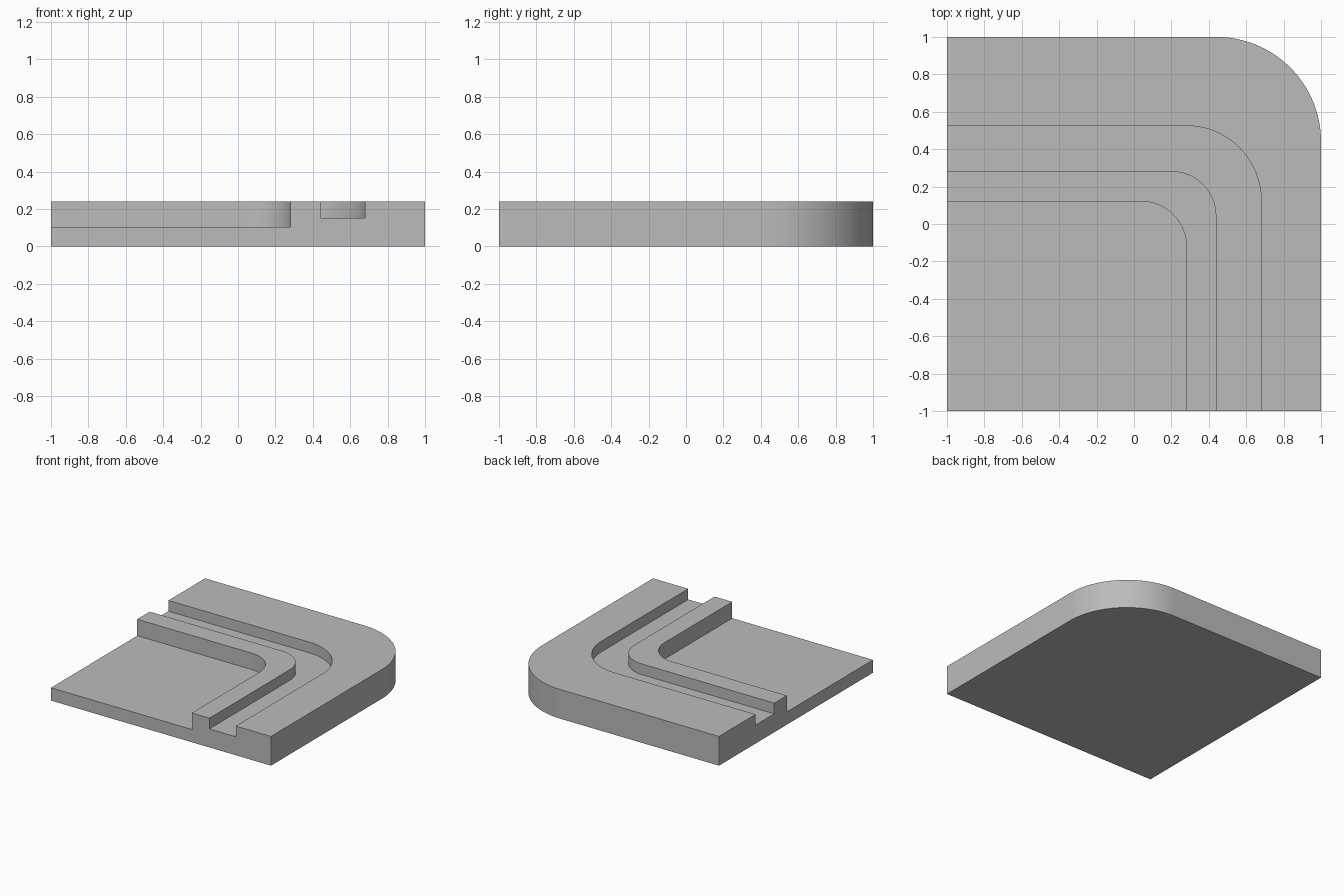
import bpy, bmesh, math

cube = bpy.data.objects.get("Cube")
if cube:
    bpy.data.objects.remove(cube, do_unlink=True)

SEGMENTS = 32
FLOOR, GROOVE, TOP = 0.105, 0.152, 0.24


def bend(x, y, radius):
    """L-shaped path from the left edge, round one corner, to the front edge."""
    points = [(-1, y)]
    for i in range(SEGMENTS + 1):
        a = math.pi / 2 * (1 - i / SEGMENTS)
        points.append((x - radius + radius * math.cos(a),
                       y - radius + radius * math.sin(a)))
    return points + [(x, -1)]


# Curved edges, from the inner corner outwards
rail_inner = bend(0.28, 0.12, 0.24)
rail_outer = bend(0.44, 0.283, 0.24)
groove_outer = bend(0.68, 0.525, 0.4)
rim = bend(1, 1, 0.56)

# Stepped cross-section swept round the bend
steps = [(rail_inner, FLOOR), (rail_inner, TOP), (rail_outer, TOP),
         (rail_outer, GROOVE), (groove_outer, GROOVE), (groove_outer, TOP),
         (rim, TOP), (rim, 0)]

bm = bmesh.new()
rows = [[bm.verts.new((x, y, z)) for x, y in path] for path, z in steps]
for a, b in zip(rows, rows[1:]):
    for i in range(len(a) - 1):
        bm.faces.new((a[i], a[i + 1], b[i + 1], b[i]))

# Low floor, underside and the two stepped end faces
corner_floor = bm.verts.new((-1, -1, FLOOR))
corner_base = bm.verts.new((-1, -1, 0))
bm.faces.new(rows[0] + [corner_floor])
bm.faces.new(rows[-1] + [corner_base])
for end in (0, -1):
    bm.faces.new([corner_base, corner_floor] + [row[end] for row in rows])
bmesh.ops.recalc_face_normals(bm, faces=bm.faces)

mesh = bpy.data.meshes.new("corner_plate")
bm.to_mesh(mesh)
bm.free()
plate = bpy.data.objects.new("corner_plate", mesh)
bpy.context.collection.objects.link(plate)

# Plain grey finish
grey = bpy.data.materials.new("plain_grey")
grey.use_nodes = True
colour = (0.5, 0.5, 0.5, 1)
grey.diffuse_color = colour
grey.node_tree.nodes["Principled BSDF"].inputs["Base Color"].default_value = colour
mesh.materials.append(grey)

# Smooth the rounded walls, keep the steps sharp
bpy.ops.object.select_all(action='DESELECT')
plate.select_set(True)
bpy.context.view_layer.objects.active = plate
bpy.ops.object.shade_smooth_by_angle(angle=math.radians(30))
